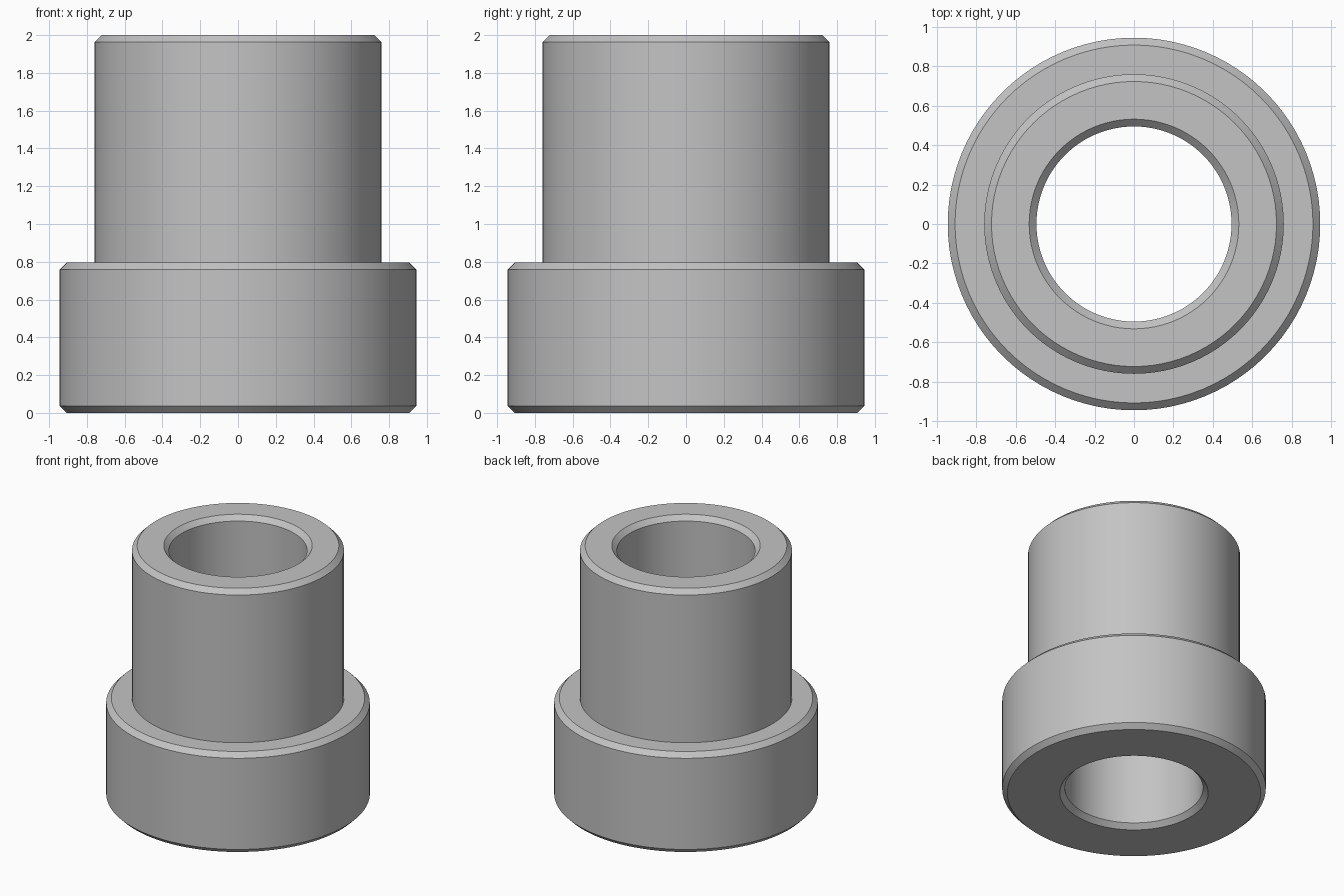
import bpy, bmesh, math

if "Cube" in bpy.data.objects:
    bpy.data.objects.remove(bpy.data.objects["Cube"])

SEGMENTS = 96
C = 0.037  # chamfer size

# Half cross-section (radius, height), closed loop, outside going up then down the bore
profile = [
    (0.945 - C, 0), (0.945, C), (0.945, 0.795 - C), (0.945 - C, 0.795),   # collar
    (0.76, 0.795), (0.76, 2 - C), (0.76 - C, 2),                          # sleeve
    (0.495 + C, 2), (0.495, 2 - C), (0.495, C), (0.495 + C, 0),           # bore
]

# Spin the profile into a closed flanged bushing
bm = bmesh.new()
rings = []
for i in range(SEGMENTS):
    a = 2 * math.pi * i / SEGMENTS
    rings.append([bm.verts.new((r * math.cos(a), r * math.sin(a), z)) for r, z in profile])
n = len(profile)
for i in range(SEGMENTS):
    p, q = rings[i], rings[(i + 1) % SEGMENTS]
    for j in range(n):
        k = (j + 1) % n
        bm.faces.new((p[j], q[j], q[k], p[k]))
bmesh.ops.recalc_face_normals(bm, faces=bm.faces)

mesh = bpy.data.meshes.new("flanged_bushing")
bm.to_mesh(mesh)
bm.free()
bushing = bpy.data.objects.new("flanged_bushing", mesh)
bpy.context.collection.objects.link(bushing)

# Plain grey metal
grey = bpy.data.materials.new("grey_metal")
grey.diffuse_color = (0.55, 0.55, 0.55, 1)
grey.use_nodes = True
grey.node_tree.nodes["Principled BSDF"].inputs["Base Color"].default_value = grey.diffuse_color
mesh.materials.append(grey)

# Smooth walls, crisp chamfer edges
bpy.context.view_layer.objects.active = bushing
bushing.select_set(True)
bpy.ops.object.shade_smooth_by_angle(angle=math.radians(30))
